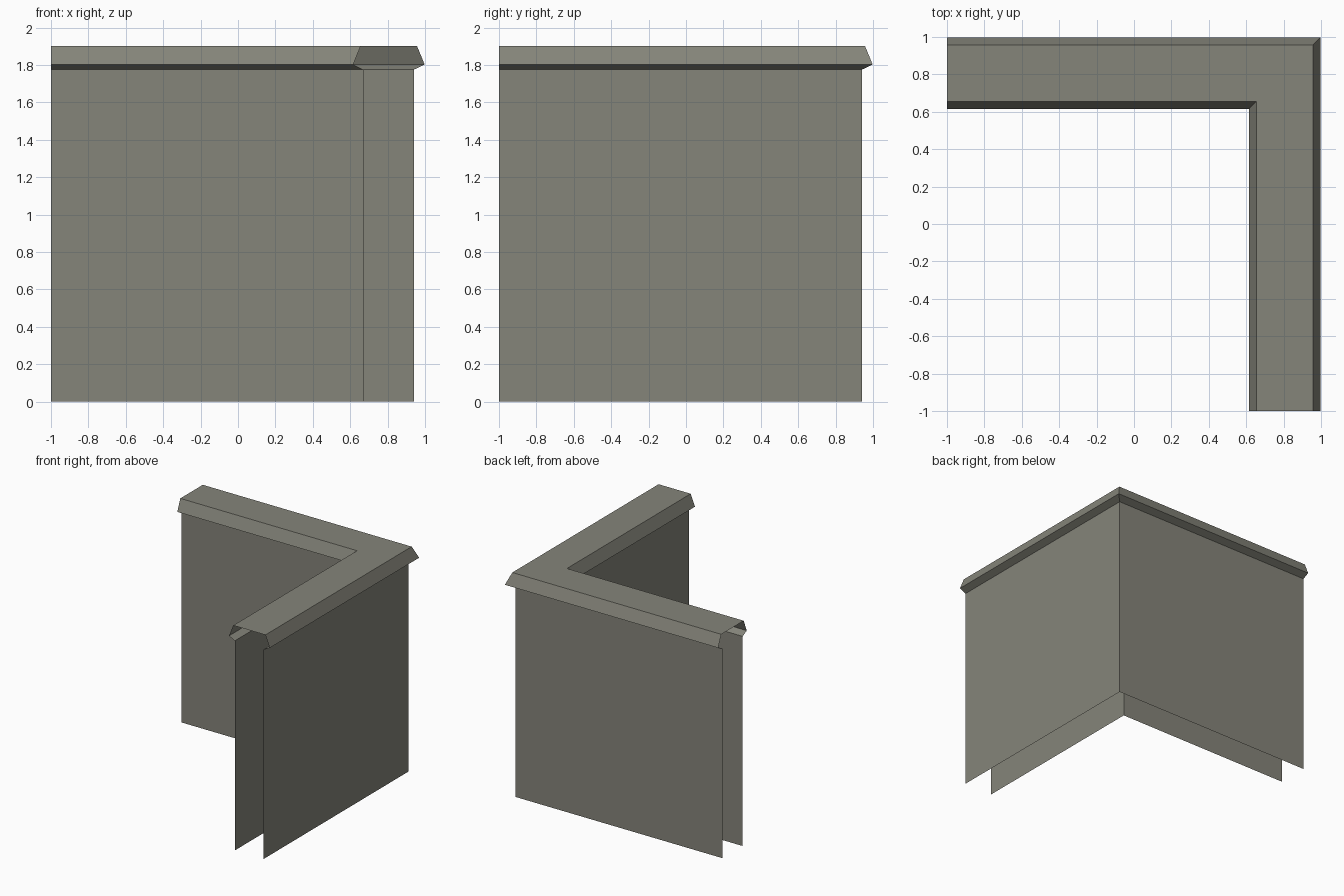
import bpy, bmesh

if "Cube" in bpy.data.objects:
    bpy.data.objects.remove(bpy.data.objects["Cube"])

stone = bpy.data.materials.new("grey_stone")
stone.diffuse_color = (0.235, 0.233, 0.195, 1)
stone.use_nodes = True
stone.node_tree.nodes["Principled BSDF"].inputs["Base Color"].default_value = stone.diffuse_color


def corner_sweep(name, profile):
    """Sweep an open (offset, height) profile round a mitred L corner."""
    bm = bmesh.new()
    rows = [[bm.verts.new(p) for p in ((-1, d, z), (d, d, z), (d, -1, z))]
            for d, z in profile]
    for low, high in zip(rows, rows[1:]):
        for i in range(2):
            bm.faces.new((low[i], low[i + 1], high[i + 1], high[i]))
    mesh = bpy.data.meshes.new(name)
    bm.to_mesh(mesh)
    bm.free()
    mesh.materials.append(stone)
    obj = bpy.data.objects.new(name, mesh)
    bpy.context.collection.objects.link(obj)


INNER, OUTER, WALL_TOP = 0.67, 0.94, 1.775

# Two wall skins, open at the ends and the bottom
corner_sweep("inner_wall", [(INNER, 0), (INNER, WALL_TOP)])
corner_sweep("outer_wall", [(OUTER, WALL_TOP), (OUTER, 0)])

# Flared coping along the top, open at the ends
corner_sweep("coping", [(INNER, WALL_TOP), (0.616, 1.803), (0.656, 1.902),
                        (0.957, 1.902), (0.998, 1.803), (OUTER, WALL_TOP)])
